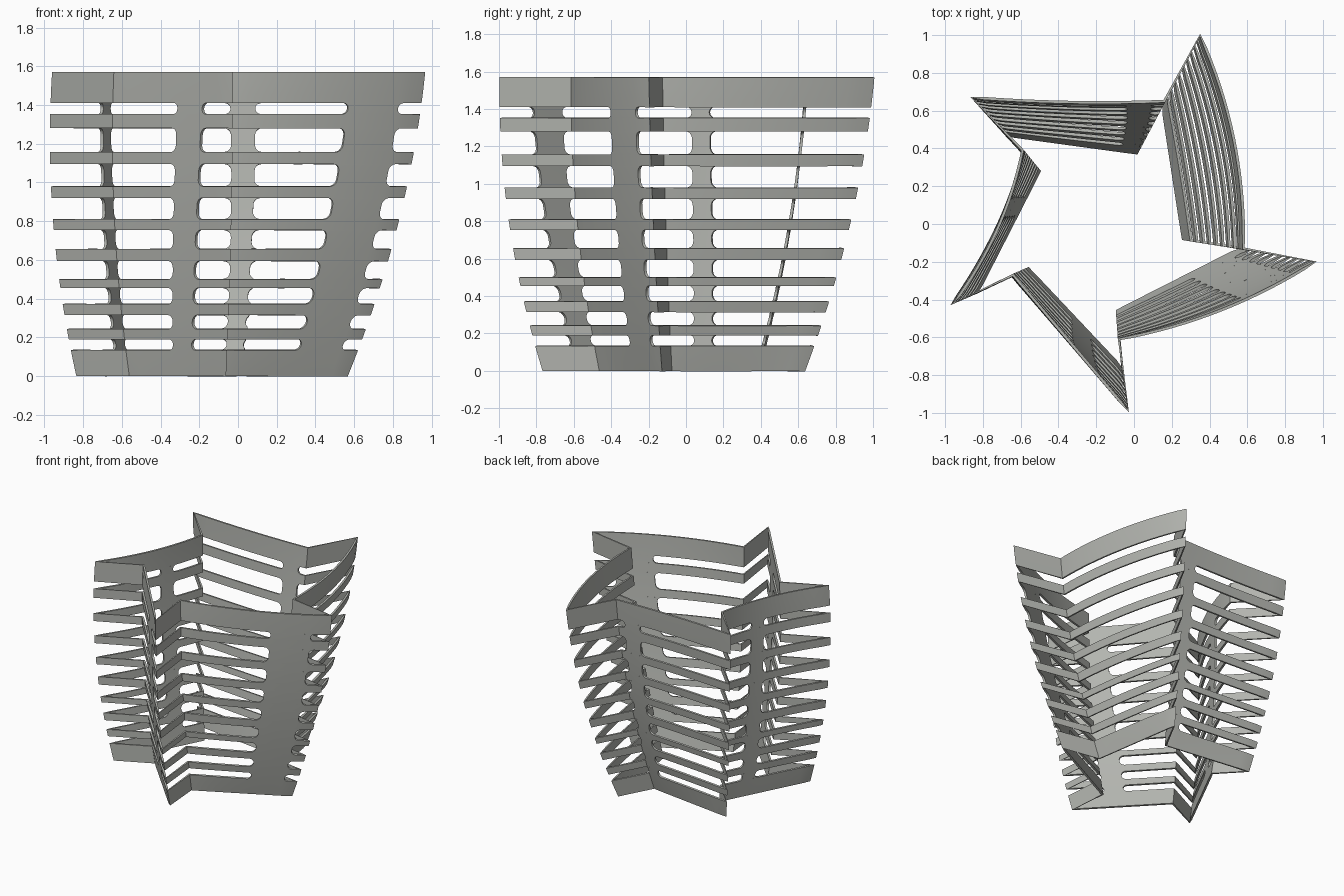
import bpy, math
from mathutils import Vector

if "Cube" in bpy.data.objects:
    bpy.data.objects.remove(bpy.data.objects["Cube"])

H = 1.57
THICK = 0.015

# Corners of the star: (top tip, bottom tip, top notch, bottom notch, flare, bulge of long wall)
CORNERS = [
    ((0.35, 1.00), (0.15, 0.63), (0.58, -0.13), (0.26, -0.08), 0.6, 0.065),
    ((0.96, -0.20), (0.56, -0.13), (-0.08, -0.61), (-0.09, -0.46), 0.6, 0.055),
    ((-0.03, -0.99), (-0.065, -0.76), (-0.64, -0.27), (-0.56, -0.235), 1.1, 0.0),
    ((-0.955, -0.42), (-0.83, -0.365), (-0.59, 0.39), (-0.50, 0.28), 1.8, -0.05),
    ((-0.86, 0.67), (-0.68, 0.47), (0.16, 0.65), (0.015, 0.375), 0.6, -0.015),
]
# Solid bands between the slots, as (low, high)
BANDS = [(0, .134), (.19, .243), (.315, .372), (.455, .50), (.594, .656), (.754, .81),
         (.92, .98), (1.095, 1.157), (1.28, 1.353), (1.41, H)]
# Posts: wall index, (start, end) along the wall at the top and at the bottom
POSTS = [(1, (.12, .375), (.12, .43)), (2, (.23, .44), (.35, .53)),
         (3, (.58, .69), (.64, .78)), (4, (.80, .93), (.88, .995))]


def blend(low, high, z, k):
    t = z / H
    return Vector(low).lerp(Vector(high), t + k * t * (1 - t))


def wall_point(i, u, z):
    """Point on long wall i, u = 0 at the tip and 1 at the notch."""
    tip_t, tip_b, not_t, not_b, k, bulge = CORNERS[i]
    a = blend(tip_b, tip_t, z, k)
    # the notch follows the flare of the next tip, so short walls stay upright
    b = blend(not_b, not_t, z, CORNERS[(i + 1) % 5][4])
    d = (b - a).normalized()
    p = a.lerp(b, u) + Vector((-d.y, d.x)) * -bulge * -4 * u * (1 - u) * (z / H)
    return (p.x, p.y, z)


def make_object(name, verts, faces):
    me = bpy.data.meshes.new(name)
    me.from_pydata(verts, [], faces)
    me.materials.append(grey)
    ob = bpy.data.objects.new(name, me)
    bpy.context.collection.objects.link(ob)
    mod = ob.modifiers.new("thickness", 'SOLIDIFY')
    mod.thickness = THICK
    mod.offset = 0
    mod.use_even_offset = False
    bpy.context.view_layer.objects.active = ob
    ob.select_set(True)
    bpy.ops.object.modifier_apply(modifier=mod.name)
    bpy.ops.object.shade_smooth_by_angle(angle=math.radians(30))
    ob.select_set(False)
    return ob


def grid_faces(rows, cols, closed):
    n = cols if closed else cols - 1
    return [(r * cols + c, r * cols + (c + 1) % cols,
             (r + 1) * cols + (c + 1) % cols, (r + 1) * cols + c)
            for r in range(rows - 1) for c in range(n)]


grey = bpy.data.materials.new("warm grey")
grey.diffuse_color = (0.45, 0.46, 0.43, 1)
grey.use_nodes = True
grey.node_tree.nodes["Principled BSDF"].inputs["Base Color"].default_value = grey.diffuse_color

# Star shaped bands: base, slats and rim
N = 16
for b, (lo, hi) in enumerate(BANDS):
    rows = 5 if hi - lo > 0.1 else 3
    verts = []
    for r in range(rows):
        z = lo + (hi - lo) * r / (rows - 1)
        for i in range(5):
            verts += [wall_point(i, j / N, z) for j in range(N + 1)]
    name = "base_band" if b == 0 else "rim_band" if b == len(BANDS) - 1 else f"slat_{b}"
    make_object(name, verts, grid_faces(rows, 5 * (N + 1), True))

# Posts joining the bands, with rounded slot ends
COLS, ROWS = 7, 13
for i, top, bottom in POSTS:
    verts, faces = [], []
    for (_, lo), (hi, _) in zip(BANDS, BANDS[1:]):
        rad = min(0.035, (hi - lo) / 2)
        start = len(verts)
        for r in range(ROWS):
            s = (1 - math.cos(math.pi * r / (ROWS - 1))) / 2
            z = lo + (hi - lo) * s
            edge = max(0, rad - min(z - lo, hi - z))
            fillet = rad - math.sqrt(max(0, rad * rad - edge * edge))
            length = (Vector(wall_point(i, 1, z)) - Vector(wall_point(i, 0, z))).length
            t = z / H
            u0 = bottom[0] + (top[0] - bottom[0]) * t - fillet / length
            u1 = min(1, bottom[1] + (top[1] - bottom[1]) * t + fillet / length)
            verts += [wall_point(i, u0 + (u1 - u0) * c / (COLS - 1), z) for c in range(COLS)]
        faces += [tuple(v + start for v in f) for f in grid_faces(ROWS, COLS, False)]
    make_object(f"post_{i}", verts, faces)
